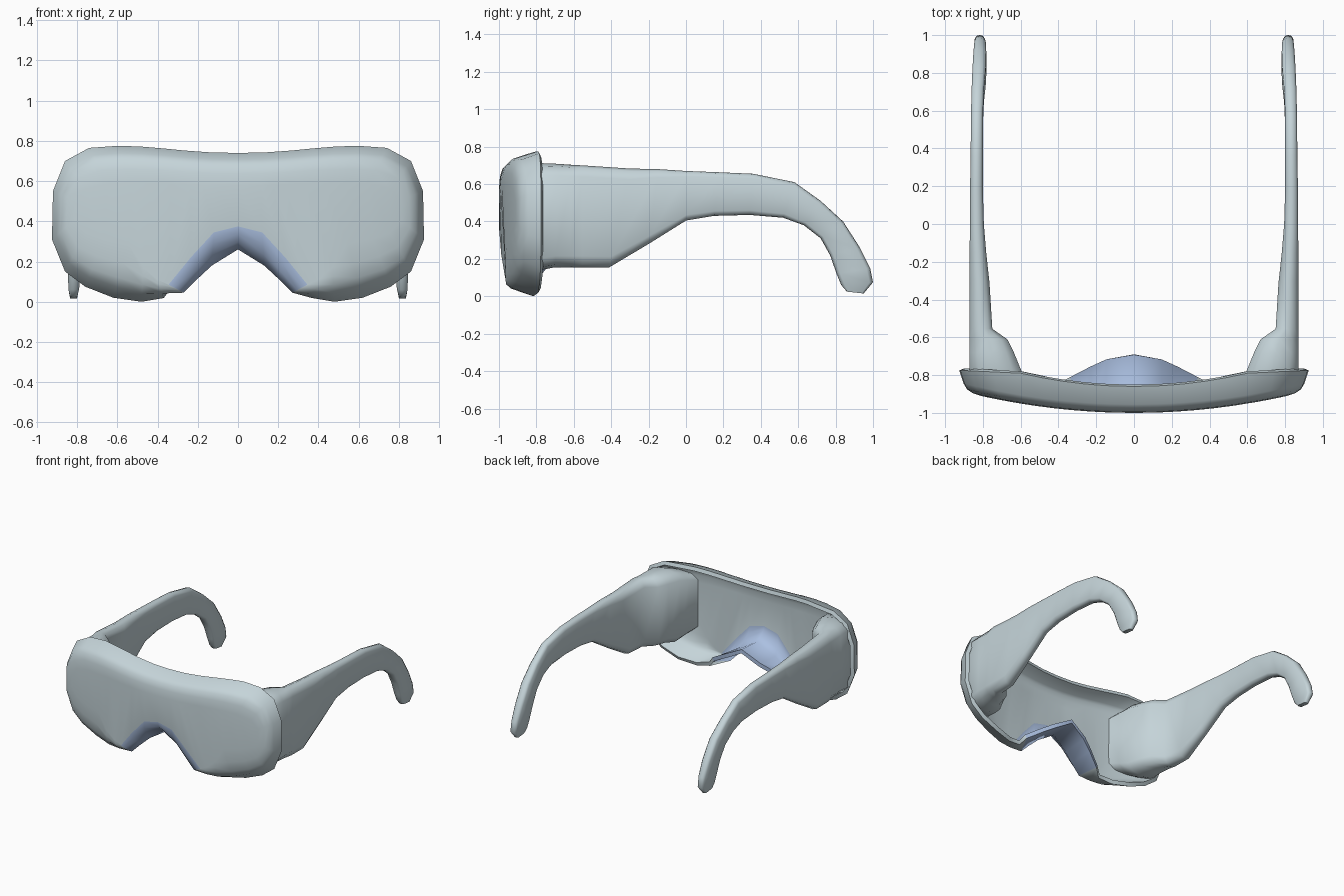
import bpy, bmesh, math
from mathutils import Vector

if "Cube" in bpy.data.objects:
    bpy.data.objects.remove(bpy.data.objects["Cube"])


def material(name, rgb):
    m = bpy.data.materials.new(name)
    m.diffuse_color = (*rgb, 1)
    m.use_nodes = True
    m.node_tree.nodes["Principled BSDF"].inputs["Base Color"].default_value = m.diffuse_color
    return m


GREY = material("pale grey", (0.56, 0.66, 0.695))
BLUE = material("soft blue", (0.41, 0.53, 0.76))


def finish(bm, name, mats, angle, thickness=0):
    me = bpy.data.meshes.new(name)
    bm.to_mesh(me)
    bm.free()
    ob = bpy.data.objects.new(name, me)
    bpy.context.collection.objects.link(ob)
    for m in mats:
        me.materials.append(m)
    bpy.ops.object.select_all(action='DESELECT')
    ob.select_set(True)
    bpy.context.view_layer.objects.active = ob
    if thickness:
        mod = ob.modifiers.new("wall", 'SOLIDIFY')
        mod.thickness = thickness
        mod.offset = -1
        bpy.ops.object.modifier_apply(modifier=mod.name)
    bpy.ops.object.shade_smooth_by_angle(angle=math.radians(angle))
    return ob


# Visor outline, from the centre to the side (x, z)
TOP = [(0, .74), (.13, .742), (.20, .747), (.27, .752), (.38, .763), (.49, .772),
       (.60, .775), (.74, .765), (.86, .70), (.92, .55)]
BOTTOM = [(0, .26), (.13, .18), (.20, .115), (.27, .045), (.37, .018), (.48, 0),
          (.62, .02), (.76, .075), (.86, .15), (.925, .31)]
# Blue nose bridge: rear edge (x, y, z) and front edge (x, z, depth)
REAR = [(0, -.69, .27), (.13, -.714, .195), (.215, -.75, .145), (.325, -.805, .075)]
ARCH = [(0, .375, 0), (.12, .345, 0), (.235, .22, .005), (.345, .085, .02)]
# Inner ends of the two visor columns beside the nose bridge
BESIDE = {4: (.40, .11, .014), 5: (.47, .17, .004)}
RINGS = [(1, 0), (.88, .045), (.78, .018), (.62, .005), (.4, 0)]  # (scale, depth behind front)
LAST = len(RINGS) - 1


def front_y(x):
    return -1 + .137 * x * x


def rim_y(x):
    return -.86 + .07 * min(1, (x / .6) ** 2) + .015 * max(0, (x - .6) / .32)


def ring_point(k, i, low):
    """Point of ring k at column i on the right half of the visor."""
    x, z = (BOTTOM if low else TOP)[i]
    s, depth = RINGS[k]
    if low and i < len(ARCH):
        if k == 0:
            return REAR[i]
        ax, az, ad = ARCH[i]
        t = (k - 1) / (LAST - 1)
        px, pz = x + (ax - x) * t, z + (az - z) * t
        return px, front_y(px) + ad + (.11 - .025 * i) * (1 - t) ** 2, pz
    if low and i in BESIDE:
        ax, az, ad = BESIDE[i]
        t = k / LAST
        px, pz = x + (ax - x) * t, z + (az - z) * t
        depth = max(depth, ad)
    else:
        px = x * (.8 + .2 * s)
        pz = .47 + (z - .47) * s
    return px, (rim_y(x) if k == 0 else front_y(px) + depth), pz


# Visor shell with the blue nose bridge
n = len(TOP)
cols = list(range(-n + 1, n))
loop = [(c, False) for c in cols] + [(c, True) for c in reversed(cols)]
bm = bmesh.new()
rings = []
for k in range(len(RINGS)):
    ring = []
    for c, low in loop:
        x, y, z = ring_point(k, abs(c), low)
        ring.append(bm.verts.new((math.copysign(x, c), y, z)))
    rings.append(ring)
m = len(loop)
for a, b in zip(rings, rings[1:]):
    for i in range(m):
        j = (i + 1) % m
        f = bm.faces.new((a[i], a[j], b[j], b[i]))
        if loop[i][1] and loop[j][1] and max(abs(loop[i][0]), abs(loop[j][0])) < len(ARCH):
            f.material_index = 1
inner = rings[-1]
for i in range(len(cols) - 1):
    f = bm.faces.new((inner[i], inner[i + 1], inner[m - 2 - i], inner[m - 1 - i]))
bmesh.ops.recalc_face_normals(bm, faces=bm.faces)
f.normal_update()
if f.normal.y > 0:
    bmesh.ops.reverse_faces(bm, faces=bm.faces)
finish(bm, "visor", [GREY, BLUE], 62, .03)

# Side arm stations: top y, z, bottom y, z, inner x, outer x
ARM = [(-.90, .66, -.90, .20, .54, .79), (-.85, .69, -.85, .165, .572, .85),
       (-.78, .712, -.78, .14, .595, .87),
       (-.68, .708, -.70, .155, .635, .872), (-.61, .703, -.62, .155, .67, .872),
       (-.555, .70, -.555, .155, .75, .872), (-.30, .683, -.41, .155, .765, .871),
       (-.15, .68, -.20, .28, .782, .87), (0, .67, 0, .405, .795, .869),
       (.18, .663, .15, .43, .80, .868), (.36, .655, .34, .435, .80, .865),
       (.58, .61, .52, .42, .80, .863), (.72, .51, .63, .38, .795, .86),
       (.84, .40, .72, .31, .785, .855), (.93, .26, .77, .22, .782, .85),
       (.985, .15, .805, .12, .785, .845), (1, .075, .83, .06, .79, .843),
       (.95, .015, .86, .025, .80, .835)]
# Rounded slab section: across, along
SECTION = [(-1, -.78), (-.65, -.95), (0, -1), (.65, -.95), (1, -.78),
           (1, .78), (.65, .95), (0, 1), (-.65, .95), (-1, .78)]


def arm(name, side):
    bm = bmesh.new()
    rings = []
    for k, (yt, zt, yb, zb, xi, xo) in enumerate(ARM):
        top, bot = Vector((0, yt, zt)), Vector((0, yb, zb))
        mid, half = (top + bot) / 2, (top - bot) / 2
        ring = []
        for a, b in SECTION:
            p = mid + half * b
            p.x = (xi + xo) / 2 + a * (xo - xi) / 2
            if k == 0:      # the front end lies against the inside of the visor
                p.y = front_y(p.x) + .02
            p.x *= side
            ring.append(bm.verts.new(p))
        rings.append(ring)
    for a, b in zip(rings, rings[1:]):
        for i in range(len(SECTION)):
            j = (i + 1) % len(SECTION)
            bm.faces.new((a[i], a[j], b[j], b[i]))
    # only the tip is closed: the front end is buried in the visor wall
    bm.faces.new(rings[-1])
    bmesh.ops.recalc_face_normals(bm, faces=bm.faces)
    finish(bm, name, [GREY], 52)


arm("right_arm", 1)
arm("left_arm", -1)
